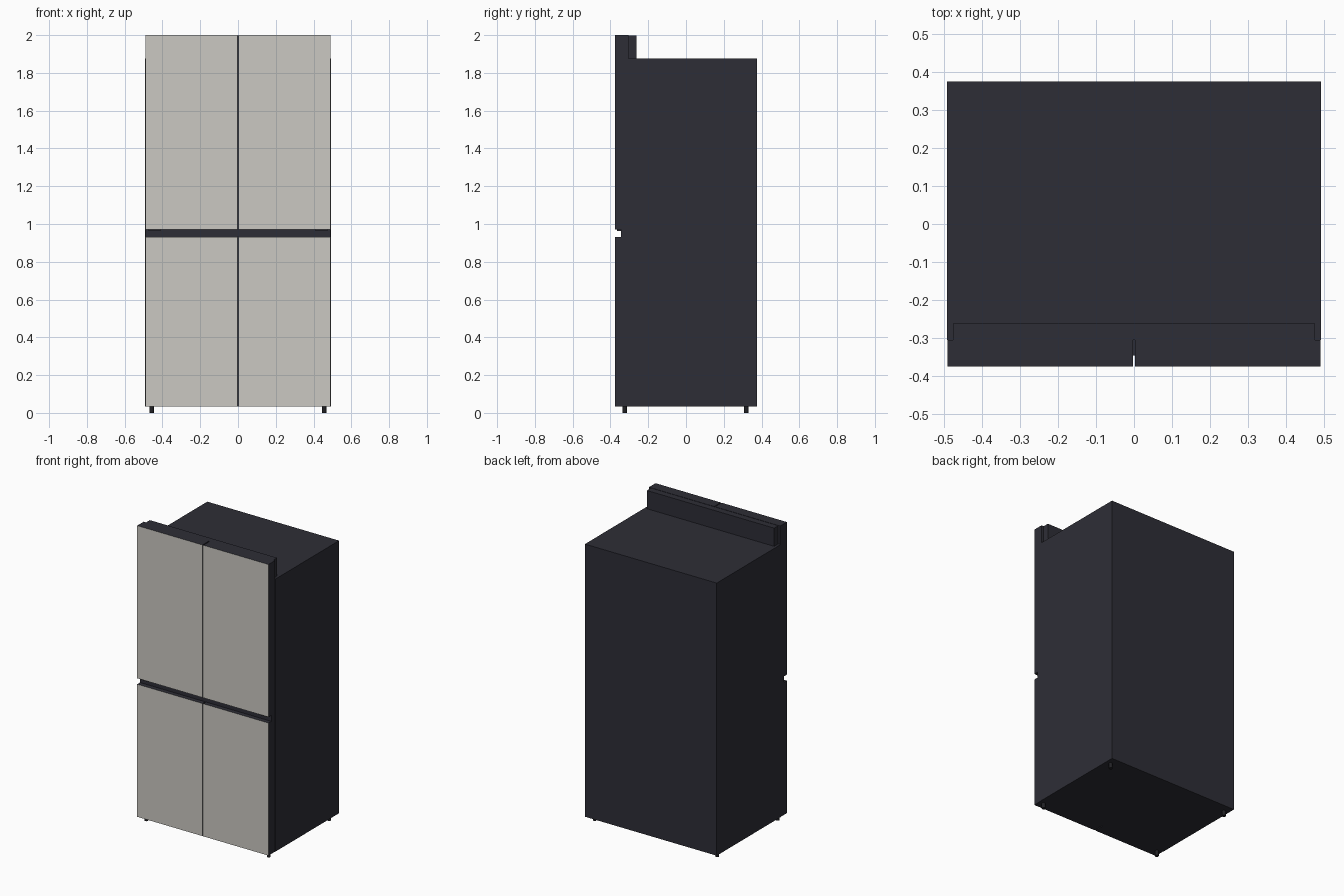
import bpy
import bmesh
from mathutils import Matrix, Vector

cube = bpy.data.objects.get("Cube")
if cube:
    bpy.data.objects.remove(cube, do_unlink=True)


def material(name, rgb):
    mat = bpy.data.materials.new(name)
    mat.use_nodes = True
    mat.diffuse_color = (*rgb, 1)
    mat.node_tree.nodes["Principled BSDF"].inputs["Base Color"].default_value = (*rgb, 1)
    return mat


charcoal = material("charcoal", (0.027, 0.027, 0.037))
panel_grey = material("warm light grey", (0.60, 0.58, 0.54))
foot_black = material("foot black", (0.015, 0.015, 0.018))


def finish(name, bm, *mats):
    mesh = bpy.data.meshes.new(name)
    bm.to_mesh(mesh)
    bm.free()
    for mat in mats:
        mesh.materials.append(mat)
    obj = bpy.data.objects.new(name, mesh)
    bpy.context.collection.objects.link(obj)
    return obj


def box(name, low, high, *mats):
    """Box between two corners; a second material goes on its front face."""
    low, high = Vector(low), Vector(high)
    bm = bmesh.new()
    bmesh.ops.create_cube(bm, size=1)
    bmesh.ops.scale(bm, vec=high - low, verts=bm.verts)
    bmesh.ops.translate(bm, vec=(low + high) / 2, verts=bm.verts)
    bm.normal_update()
    if len(mats) > 1:
        for face in bm.faces:
            face.material_index = int(face.normal.y < -0.9)
    return finish(name, bm, *mats)


WIDTH = 0.49
FRONT, SEAM, BACK = -0.375, -0.305, 0.375
BASE, LOWER_TOP, UPPER_BASE, BODY_TOP, TOP = 0.035, 0.93, 0.97, 1.875, 2.0
GAP = 0.003

# Cabinet, hinge cover above it and recessed handle strip
box("cabinet", (-WIDTH - 0.002, SEAM, BASE), (WIDTH + 0.002, BACK, BODY_TOP), charcoal)
box("hinge_cover", (-0.475, SEAM, BODY_TOP), (0.475, -0.262, TOP - 0.002), charcoal)
box("handle_recess", (-WIDTH, -0.345, LOWER_TOP), (WIDTH, SEAM, UPPER_BASE), charcoal)

for side, sign in (("left", 1), ("right", -1)):
    # Four doors with pale front faces
    inner, outer = sorted((sign * GAP, sign * WIDTH))
    for level, bottom, top in (("lower", BASE, LOWER_TOP), ("upper", UPPER_BASE, TOP)):
        box(f"{level}_{side}_door", (inner, FRONT, bottom), (outer, SEAM, top),
            charcoal, panel_grey)

    # Small hinge under each upper door
    near, far = sorted((sign * 0.41, sign * 0.475))
    box(f"{side}_middle_hinge", (near, -0.365, 0.962), (far, -0.345, UPPER_BASE), charcoal)

    # Feet
    for end, y in (("front", -0.325), ("back", 0.32)):
        bm = bmesh.new()
        bmesh.ops.create_cone(bm, cap_ends=True, segments=16, radius1=0.012,
                              radius2=0.012, depth=BASE,
                              matrix=Matrix.Translation((sign * 0.457, y, BASE / 2)))
        for face in bm.faces:
            face.smooth = len(face.verts) == 4
        for edge in bm.edges:
            edge.smooth = all(f.smooth for f in edge.link_faces)
        finish(f"{end}_{side}_foot", bm, foot_black)
